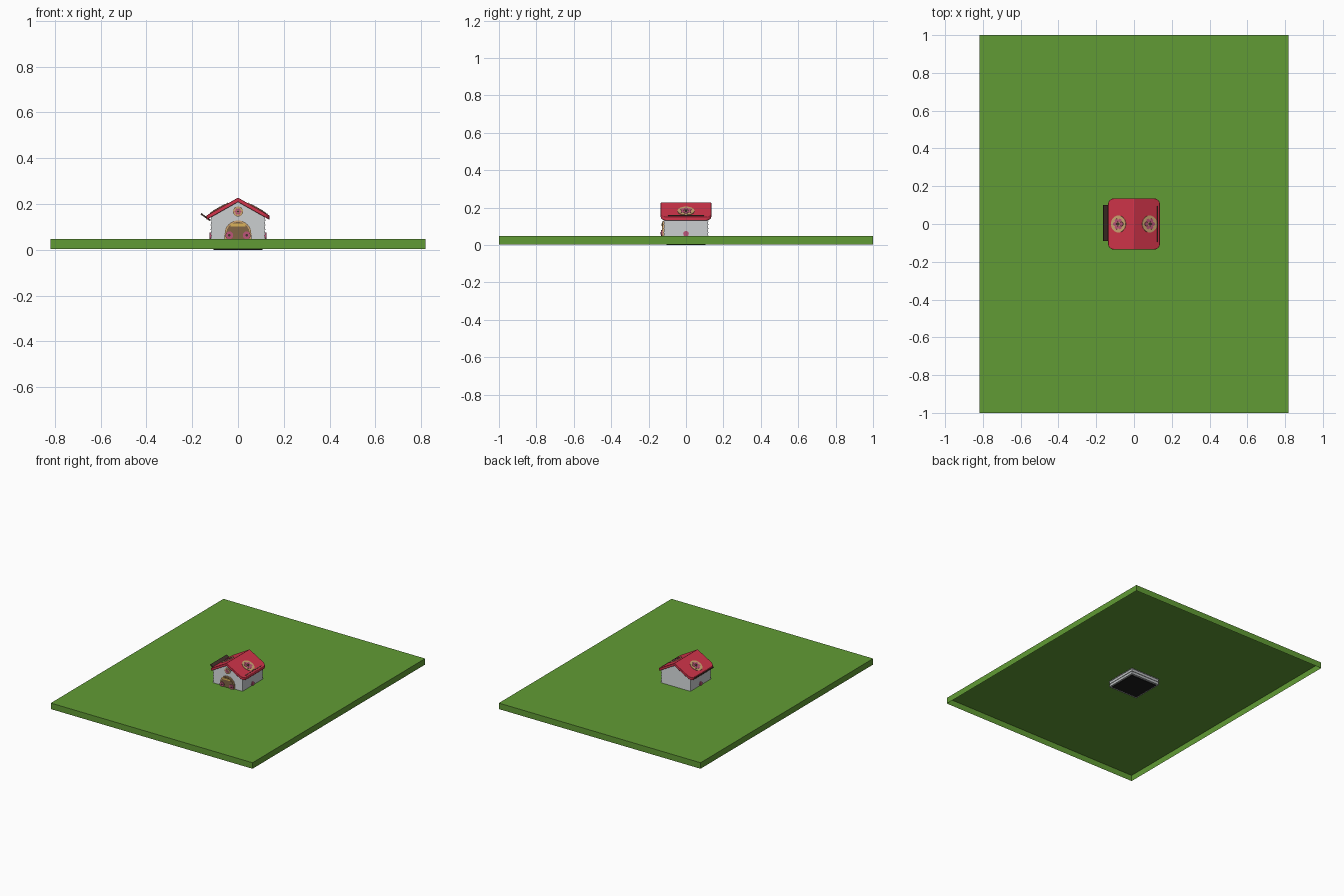
import bpy, bmesh, math
from mathutils import Matrix, Vector

if "Cube" in bpy.data.objects:
    bpy.data.objects.remove(bpy.data.objects["Cube"])


def mat(name, r, g, b):
    m = bpy.data.materials.new(name)
    m.diffuse_color = (r, g, b, 1)
    m.use_nodes = True
    m.node_tree.nodes["Principled BSDF"].inputs["Base Color"].default_value = m.diffuse_color
    return m


GREEN = mat("grass green", 0.12, 0.33, 0.035)
RED = mat("roof red", 0.65, 0.035, 0.07)
GREY = mat("wall grey", 0.52, 0.54, 0.55)
TAN = mat("emblem tan", 0.62, 0.38, 0.17)
PINK = mat("flower pink", 0.50, 0.09, 0.19)
YELLOW = mat("sign yellow", 0.70, 0.45, 0.10)
BROWN = mat("door brown", 0.22, 0.13, 0.06)
DARK = mat("dark wood", 0.06, 0.035, 0.025)
BLACK = mat("floor black", 0.012, 0.012, 0.012)


def make(name, bm, m, smooth=False):
    me = bpy.data.meshes.new(name)
    bmesh.ops.recalc_face_normals(bm, faces=bm.faces[:])
    bm.to_mesh(me)
    bm.free()
    me.materials.append(m)
    ob = bpy.data.objects.new(name, me)
    bpy.context.collection.objects.link(ob)
    if smooth:
        bpy.ops.object.select_all(action='DESELECT')
        ob.select_set(True)
        bpy.context.view_layer.objects.active = ob
        bpy.ops.object.shade_smooth_by_angle(angle=math.radians(35))
    return ob


def frustum(bm, z0, z1, a, b):
    """Block with half sizes a=(x,y) at the bottom and b=(x,y) at the top."""
    rings = []
    for z, (x, y) in ((z0, a), (z1, b)):
        rings.append([bm.verts.new((sx * x, sy * y, z))
                      for sx, sy in ((-1, -1), (1, -1), (1, 1), (-1, 1))])
    lo, hi = rings
    bm.faces.new(lo[::-1])
    bm.faces.new(hi)
    for i in range(4):
        j = (i + 1) % 4
        bm.faces.new((lo[i], lo[j], hi[j], hi[i]))


def box(name, size, m, matrix):
    bm = bmesh.new()
    bmesh.ops.create_cube(bm, size=1, matrix=matrix @ Matrix.Diagonal((*size, 1)))
    return make(name, bm, m)


def disc(name, r, depth, m, matrix, sides=24):
    bm = bmesh.new()
    bmesh.ops.create_cone(bm, cap_ends=True, segments=sides, radius1=r,
                          radius2=r, depth=depth, matrix=matrix)
    return make(name, bm, m, True)


def emblem(name, r, matrix):
    """Round plate with a six-petal flower; local z points out of the surface."""
    disc(name + "_plate", r, 0.006, TAN, matrix)
    for i in range(6):
        a = i * math.tau / 6
        off = Matrix.Translation((0.46 * r * math.cos(a), 0.46 * r * math.sin(a), 0.003))
        disc(f"{name}_petal_{i}", 0.23 * r, 0.003, PINK, matrix @ off, 12)
    disc(name + "_heart", 0.2 * r, 0.004, DARK, matrix @ Matrix.Translation((0, 0, 0.003)), 12)


T = Matrix.Translation
FRONT = Matrix.Rotation(math.pi / 2, 4, 'X')

# Lawn slab, open underneath
bm = bmesh.new()
bmesh.ops.create_cube(bm, size=1, matrix=T((0, 0, 0.026)) @ Matrix.Diagonal((1.636, 2, 0.044, 1)))
bmesh.ops.delete(bm, geom=[f for f in bm.faces if f.calc_center_median().z < 0.01], context='FACES')
make("lawn", bm, GREEN)

# House floor and clapboard walls up to the gable
box("floor", (0.216, 0.21, 0.008), BLACK, T((0, 0, 0.004)))
SLOPE, RIDGE = 0.566, 0.2275


def half_width(z):
    return min(0.116, (RIDGE - 0.013 - z) / SLOPE)


bm = bmesh.new()
rows = 10
for i in range(rows):
    z0 = 0.004 + i * 0.0204
    z1 = z0 + 0.0204
    lip = 0.004 if half_width(z0) > 0.115 else 0
    frustum(bm, z0, z1, (half_width(z0) + lip, 0.12), (max(half_width(z1), 0.004), 0.116))
make("walls", bm, GREY)

# Roof with rounded corners, lofted across x
R, HX, HY = 0.03, 0.137, 0.135
stations = [(0, HY)]
for i in range(7):
    a = i * math.radians(84) / 6
    stations.append((HX - R + R * math.sin(a), HY - R + R * math.cos(a)))
stations = [(-x, y) for x, y in stations[:0:-1]] + stations
bm = bmesh.new()
prev = None
for x, y in stations:
    top = RIDGE - SLOPE * abs(x)
    low = top - 0.019
    ring = [bm.verts.new(p) for p in ((x, -y, low), (x, y, low), (x, y, top), (x, -y, top))]
    if prev:
        for i in range(4):
            j = (i + 1) % 4
            bm.faces.new((prev[i], prev[j], ring[j], ring[i]))
    else:
        bm.faces.new(ring)
    prev = ring
bm.faces.new(prev)
roof = make("roof", bm, RED, True)
bev = roof.modifiers.new("soft edge", 'BEVEL')
bev.width = 0.005
bev.segments = 2
bev.limit_method = 'ANGLE'
bev.angle_limit = math.radians(40)

# Roof emblems, one per slope
ANG = math.atan(SLOPE)
for side, s in (("left", -1), ("right", 1)):
    tilt = Matrix.Rotation(s * ANG, 4, 'Y')
    emblem(f"{side}_roof_emblem", 0.045, T((s * 0.082, 0, RIDGE - SLOPE * 0.082)) @ tilt)

# Upturned flap on the left eave, dark slot strip on the right slope
box("left_flap", (0.05, 0.19, 0.007), DARK, T((-0.142, 0.005, 0.143)) @ Matrix.Rotation(math.radians(36), 4, 'Y'))
box("right_strip", (0.005, 0.19, 0.004), DARK,
    T((0.125, 0, RIDGE - SLOPE * 0.125)) @ Matrix.Rotation(ANG, 4, 'Y'))


# Arched doorway: frame behind, door in front
def arch(name, r, y0, y1, m):
    cz = 0.07
    pts = [(-r, 0.03)] + [(-r * math.cos(i * math.pi / 16), cz + r * math.sin(i * math.pi / 16))
                          for i in range(17)] + [(r, 0.03)]
    bm = bmesh.new()
    face = bm.faces.new([bm.verts.new((x, y0, z)) for x, z in pts])
    ext = bmesh.ops.extrude_face_region(bm, geom=[face])
    bmesh.ops.translate(bm, verts=[v for v in ext["geom"] if isinstance(v, bmesh.types.BMVert)],
                        vec=Vector((0, y1 - y0, 0)))
    make(name, bm, m, True)


arch("door_frame", 0.058, -0.115, -0.126, TAN)
arch("door", 0.051, -0.115, -0.128, BROWN)
box("door_sign", (0.064, 0.006, 0.012), YELLOW, T((0, -0.129, 0.108)))

# Gable emblem on the front
emblem("gable_emblem", 0.022, T((0, -0.122, 0.167)) @ FRONT)

# Pink flowers beside the door and on the side walls
for side, s in (("left", -1), ("right", 1)):
    disc(f"{side}_door_flower", 0.017, 0.008, PINK, T((s * 0.038, -0.13, 0.063)) @ FRONT, 16)
    disc(f"{side}_door_flower_heart", 0.006, 0.004, DARK, T((s * 0.038, -0.134, 0.063)) @ FRONT, 10)
    disc(f"{side}_wall_flower", 0.015, 0.008, PINK,
         T((s * 0.12, 0, 0.06)) @ Matrix.Rotation(math.pi / 2, 4, 'Y'), 16)
